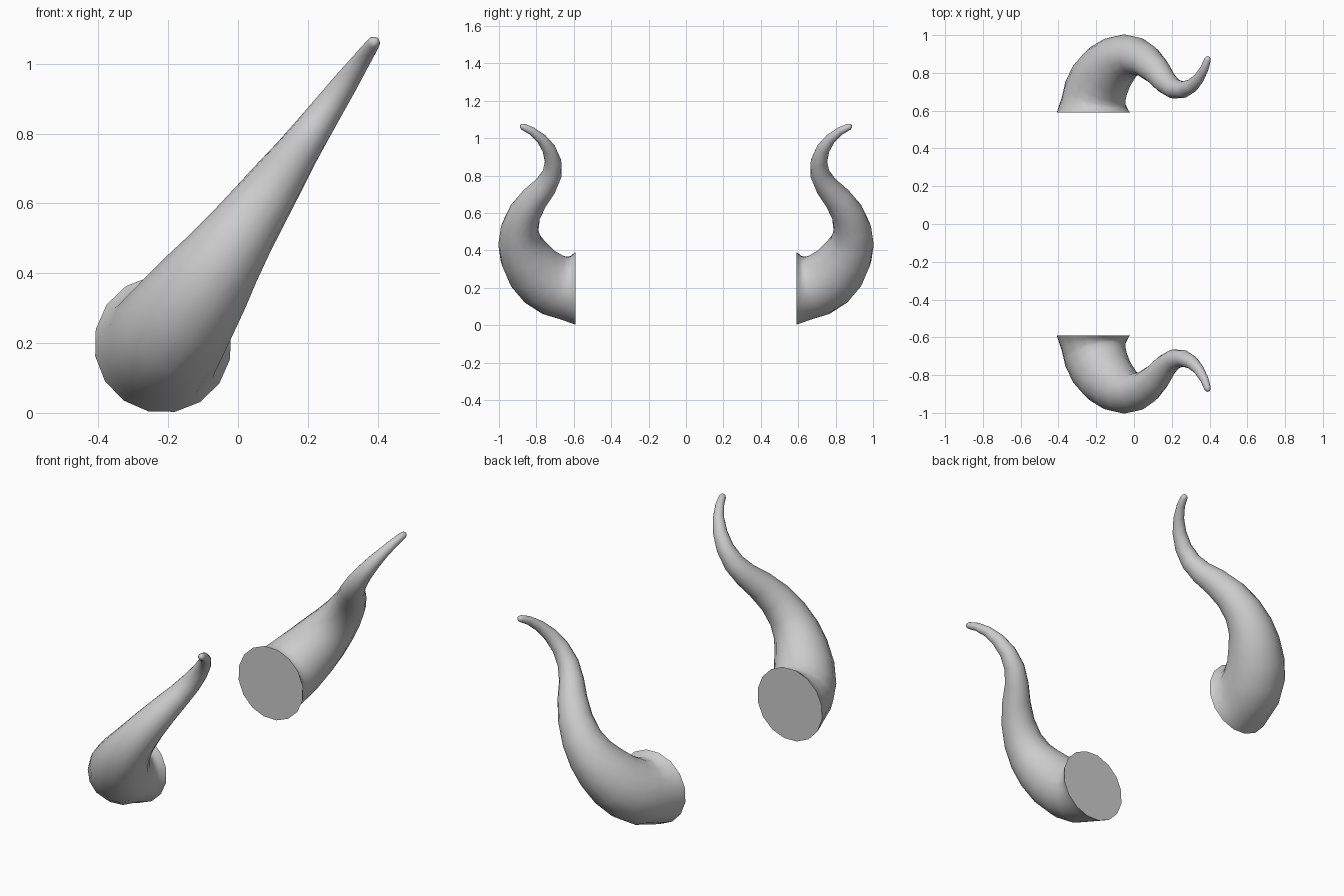
import bpy, bmesh
from math import cos, sin, pi
from mathutils import Vector

if "Cube" in bpy.data.objects:
    bpy.data.objects.remove(bpy.data.objects["Cube"])

SIDES = 16
ORIGIN = Vector((-0.215, 0, 0.197))          # centre of the base disc in x, z
LEAN = Vector((0.573, 0, 0.819)).normalized()  # the horn bends in the plane of y and this axis
SIDE_AXIS = Vector((LEAN.z, 0, -LEAN.x))

# Centre line: (y, distance along lean axis, radius)
PATH = [
    (0.59, 0.0, 0.197), (0.61, 0.0, 0.188), (0.643, 0.003, 0.174),
    (0.70, 0.018, 0.168), (0.76, 0.06, 0.162), (0.82, 0.13, 0.150),
    (0.865, 0.22, 0.134), (0.888, 0.30, 0.117), (0.889, 0.39, 0.101),
    (0.862, 0.49, 0.087), (0.81, 0.585, 0.074), (0.752, 0.665, 0.062),
    (0.716, 0.745, 0.053), (0.711, 0.83, 0.044), (0.733, 0.91, 0.036),
    (0.773, 0.976, 0.028), (0.825, 1.027, 0.022), (0.870, 1.054, 0.018),
    (0.881, 1.059, 0.013), (0.886, 1.061, 0.006),
]


def make_horn(name, side):
    bm = bmesh.new()
    centres = [ORIGIN + Vector((0, y, 0)) + LEAN * s for y, s, r in PATH]
    rings = []
    for i, c in enumerate(centres):
        if i == 0:
            t = Vector((0, 1, 0))             # flat base facing the middle
        else:
            t = (centres[min(i + 1, len(centres) - 1)] - centres[i - 1]).normalized()
        u = SIDE_AXIS.cross(t)
        ring = []
        for k in range(SIDES):
            a = 2 * pi * k / SIDES
            p = c + (SIDE_AXIS * cos(a) + u * sin(a)) * PATH[i][2]
            ring.append(bm.verts.new((p.x, p.y * side, p.z)))
        rings.append(ring)
    for a, b in zip(rings, rings[1:]):
        for k in range(SIDES):
            j = (k + 1) % SIDES
            bm.faces.new((a[k], a[j], b[j], b[k]))
    # base disc and tip
    base = bm.faces.new(rings[0])
    bm.faces.new(rings[-1])
    bmesh.ops.recalc_face_normals(bm, faces=bm.faces[:])
    for f in bm.faces:
        f.smooth = f is not base
    for e in base.edges:
        e.smooth = False
    base.smooth = False
    me = bpy.data.meshes.new(name)
    bm.to_mesh(me)
    bm.free()
    ob = bpy.data.objects.new(name, me)
    bpy.context.collection.objects.link(ob)
    return ob


# A mirrored pair of horns
make_horn("back_horn", 1)
make_horn("front_horn", -1)
